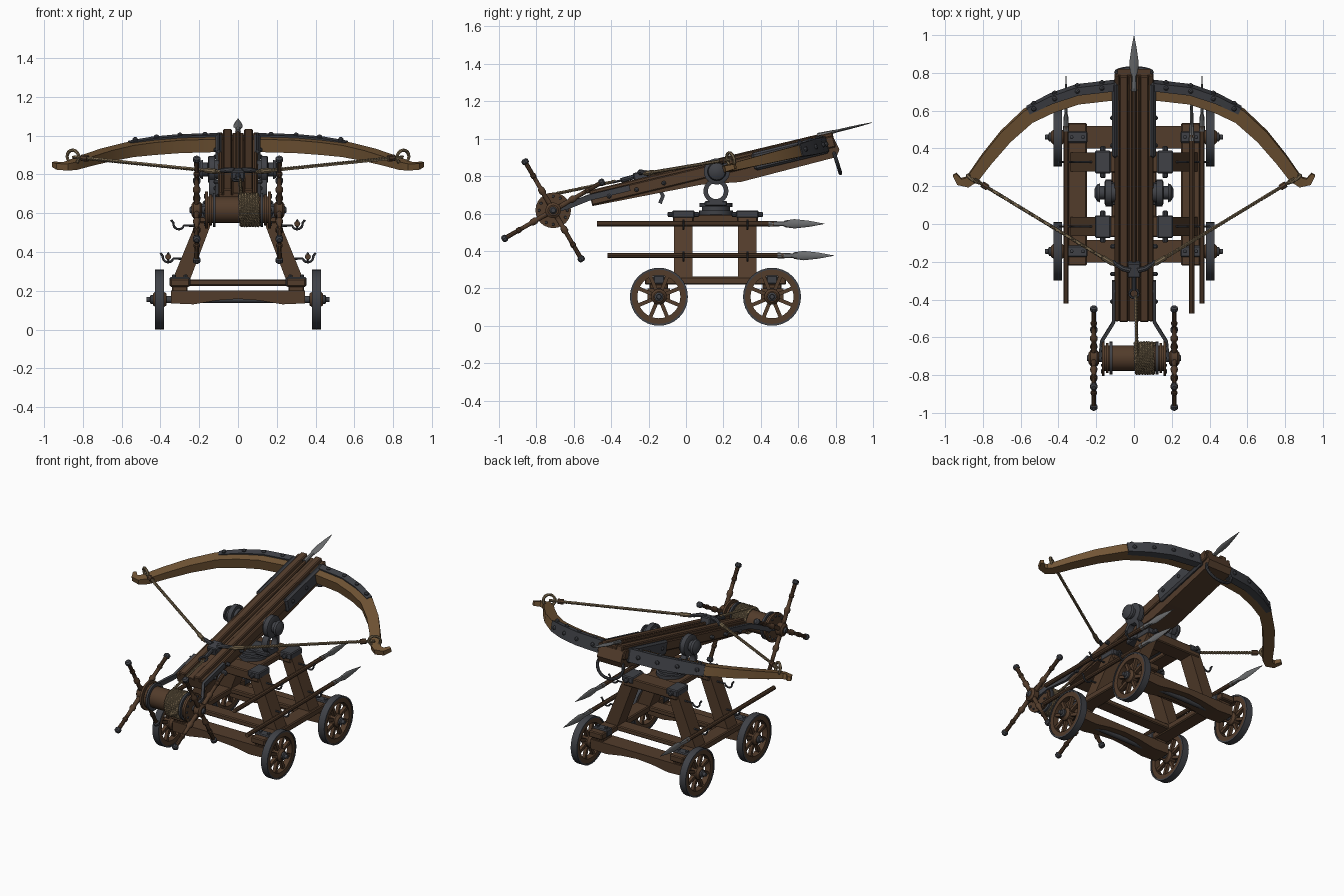
import bpy, bmesh
from math import sin, cos, pi, radians, sqrt
from mathutils import Vector, Matrix

if "Cube" in bpy.data.objects:
    bpy.data.objects.remove(bpy.data.objects["Cube"])


def material(name, rgb):
    m = bpy.data.materials.new(name)
    m.use_nodes = True
    m.diffuse_color = (*rgb, 1)
    m.node_tree.nodes["Principled BSDF"].inputs["Base Color"].default_value = (*rgb, 1)
    return m


WOOD = material("dark wood", (.085, .045, .024))
BOW = material("bow wood", (.17, .092, .036))
IRON = material("dark iron", (.05, .053, .062))
STEEL = material("blade steel", (.15, .155, .16))
ROPE = material("rope", (.2, .145, .08))

X, Y, Z = Vector((1, 0, 0)), Vector((0, 1, 0)), Vector((0, 0, 1))
WORLD = Matrix.Identity(4)
TILTED = Matrix.Translation((0, .16, .886)) @ Matrix.Rotation(radians(13.5), 4, 'X')
frame = WORLD
SIDES = (-1, 1)


def make(name, bm, mat):
    bmesh.ops.recalc_face_normals(bm, faces=bm.faces)
    bm.transform(frame)
    me = bpy.data.meshes.new(name)
    for f in bm.faces:
        f.smooth = True
    bm.to_mesh(me)
    bm.free()
    me.set_sharp_from_angle(angle=radians(35))
    me.materials.append(mat)
    bpy.context.collection.objects.link(bpy.data.objects.new(name, me))


def box(name, lo, hi, mat, bevel=.006):
    lo, hi = Vector(lo), Vector(hi)
    bm = bmesh.new()
    bmesh.ops.create_cube(bm, size=1, matrix=Matrix.Translation((lo + hi) / 2) @ Matrix.Diagonal((*(hi - lo), 1)))
    bmesh.ops.bevel(bm, geom=bm.edges[:], offset=bevel, segments=1, affect='EDGES')
    make(name, bm, mat)


def prism(name, outline, axis, a, b, mat):
    """Extrude a flat outline along x (outline in y, z) or along y (outline in x, z)."""
    bm = bmesh.new()
    vs = [bm.verts.new((a, u, v) if axis == 'X' else (u, a, v)) for u, v in outline]
    face = bm.faces.new(vs)
    ext = bmesh.ops.extrude_face_region(bm, geom=[face])['geom']
    move = (X if axis == 'X' else Y) * (b - a)
    bmesh.ops.translate(bm, vec=move, verts=[g for g in ext if isinstance(g, bmesh.types.BMVert)])
    make(name, bm, mat)


def frames(pts, hint, closed=False):
    n = len(pts)
    out = []
    for i, p in enumerate(pts):
        a = pts[i - 1] if i or closed else p
        b = pts[(i + 1) % n] if i < n - 1 or closed else p
        t = (b - a).normalized()
        s = t.cross(hint).normalized()
        out.append((p, s, s.cross(t)))
    return out


def sweep(name, pts, size, mat, hint=Z, sides=8, closed=False):
    """Sweep a section along points; size is a radius, (w, h), or one of these per point."""
    pts = [Vector(p) for p in pts]
    sizes = size if isinstance(size, list) else [size] * len(pts)
    off, k = (pi / 4, sqrt(2)) if sides == 4 else (0, 1)
    bm = bmesh.new()
    rings = []
    for (p, s, u), wh in zip(frames(pts, hint, closed), sizes):
        w, h = wh if isinstance(wh, tuple) else (wh, wh)
        ang = [off + 2 * pi * j / sides for j in range(sides)]
        rings.append([bm.verts.new(p + s * w * k * cos(a) + u * h * k * sin(a)) for a in ang])
    for i in range(len(rings) if closed else len(rings) - 1):
        r, q = rings[i], rings[(i + 1) % len(rings)]
        for j in range(sides):
            bm.faces.new((r[j], r[(j + 1) % sides], q[(j + 1) % sides], q[j]))
    if not closed:
        bm.faces.new(rings[0])
        bm.faces.new(rings[-1])
    make(name, bm, mat)


def lathe(name, origin, axis, profile, mat, sides=20):
    hint = Y if abs(axis.y) < .5 else Z
    sweep(name, [Vector(origin) + axis * h for h, r in profile], [r for h, r in profile], mat, hint, sides)


def circle(c, r, u, v, n=32, a0=0, a1=2 * pi):
    return [Vector(c) + r * (u * cos(a) + v * sin(a)) for a in (a0 + (a1 - a0) * i / n for i in range(n))]


def rope(name, path, r, pitch=.05, hint=Z):
    """Three twisted strands around a path."""
    path = [Vector(p) for p in path]
    if len(path) == 2:
        n = int((path[1] - path[0]).length / pitch * 8) + 2
        path = [path[0].lerp(path[1], i / n) for i in range(n + 1)]
    fr = frames(path, hint)
    for k in range(3):
        pts, d = [], 0
        for i, (p, s, u) in enumerate(fr):
            d += (p - path[i - 1]).length if i else 0
            a = 2 * pi * (d / pitch + k / 3)
            pts.append(p + r * .5 * (s * cos(a) + u * sin(a)))
        sweep(name, pts, r * .58, ROPE, hint, 5)


# Wheels
for sx in SIDES:
    for y in (-.145, .46):
        c = Vector((sx * .404, y, .155))
        sweep("wheel_tyre", circle(c, .15, Y, Z), (.005, .023), IRON, X, 4, True)
        sweep("wheel_rim", circle(c, .131, Y, Z), (.016, .019), WOOD, X, 4, True)
        for d in circle((0, 0, 0), 1, Y, Z, 8, pi / 8, pi / 8 + 2 * pi):
            sweep("wheel_spoke", [c + d * .03, c + d * .12], (.010, .011), WOOD, X, 4)
        lathe("wheel_hub", c, X * sx, [(-.035, .03), (-.02, .042), (.02, .042), (.035, .028)], WOOD)
        lathe("wheel_cap", c, X * sx, [(.03, .024), (.045, .024), (.05, .014), (.068, .012)], IRON, 12)

# Carriage: arched axle beams, side rails and stretchers
arch = [(-.345, .2), (-.345, .135), (-.23, .13), (-.11, .15), (0, .158), (.11, .15), (.23, .13), (.345, .135), (.345, .2)]
for y in (-.145, .46):
    prism("axle_beam", arch, 'Y', y - .06, y + .06, WOOD)
    lathe("axle", (0, y, .155), X, [(-.4, .018), (.4, .018)], IRON, 12)
    for sx in SIDES:
        box("beam_block", (sx * .3 - .04, y - .05, .195), (sx * .3 + .04, y + .05, .225), WOOD)
        box("rail_strap", (sx * .3 - .054, y - .03, .222), (sx * .3 + .054, y + .03, .27), IRON)
        for dx in (-.03, .03):
            lathe("strap_bolt", (sx * .3 + dx, y, .268), Z, [(0, .01), (.012, .01), (.016, .004)], IRON, 8)
for sx in SIDES:
    box("side_rail", (sx * .3 - .05, -.22, .22), (sx * .3 + .05, .535, .262), WOOD)

# Splayed legs, top beams and iron fittings
LEGS = (-.014, .328)
for y in LEGS:
    box("leg_stretcher", (-.255, y - .045, .225), (.255, y + .045, .258), WOOD)
    box("top_beam", (-.2, y - .056, .55), (.2, y + .056, .61), WOOD)
    for sx in SIDES:
        leg = [(sx * .34, .25), (sx * .25, .25), (sx * .125, .58), (sx * .205, .58)]
        prism("leg", leg, 'Y', y - .05, y + .05, WOOD)
        box("leg_bracket", (sx * .165 - .042, y - .06, .575), (sx * .165 + .042, y + .06, .617), IRON)
        lathe("bracket_pin", (sx * .165, y, .595), Y, [(-.085, .008), (-.08, .014), (.08, .014), (.085, .008)], IRON, 10)
        # Spear hooks
        for cx, cz, start in ((.305, .545, .215), (.36, .375, .275)):
            arc = circle((sx * cx, y, cz), .028, X * sx, Z, 10, pi * 1.1, pi * 2.15)
            tip = Vector((sx * (cx + .04), y, cz + .02))
            sweep("spear_hook", [(sx * start, y, cz - .01)] + arc + [tip], .006, IRON, Y, 6)
for sx in SIDES:
    box("top_plank", (sx * .07 - .05, -.06, .555), (sx * .07 + .05, .375, .595), WOOD)

# Spears
for x, z, y0, y1 in ((.305, .545, -.475, .74), (.36, .375, -.42, .79), (-.36, .375, -.42, .79)):
    sweep("spear_shaft", [(x, y0, z), (x, y1 - .27, z)], .0145, WOOD, Z, 10)
    at = [(-.3, .016, .016), (-.22, .012, .012), (-.21, .009, .018), (-.16, .009, .025), (-.08, .006, .016), (0, .001, .001)]
    sweep("spear_head", [(x, y1 + d, z) for d, w, h in at], [(w, h) for d, w, h in at], STEEL, Z, 8)

# Swivel pedestal and yoke
lathe("turntable", (0, .16, 0), Z, [(.58, .09), (.615, .09), (.616, .075), (.635, .075), (.636, .088), (.655, .088)], IRON, 28)
box("yoke_base", (-.15, .1, .64), (.15, .22, .668), IRON)
for sx in SIDES:
    sweep("yoke_ring", circle((sx * .13, .16, .72), .055, Y, Z, 24), (.012, .02), IRON, X, 4, True)
    lathe("pivot_disc", (0, .165, .825), X * sx, [(.098, .05), (.118, .05), (.119, .07), (.15, .07), (.155, .06),
          (.156, .035), (.18, .035), (.181, .05), (.195, .045), (.21, .02)], IRON, 24)

# Stock: tapered bed with raised rails and a bolt groove
frame = TILTED
side = [(-.70, -.03), (-.70, -.085), (-.1, -.11), (.1, -.145), (.63, -.135), (.655, -.1), (.64, -.03)]
prism("stock_bed", side, 'X', -.088, .088, WOOD)
box("bolt_groove", (-.028, -.7, -.04), (.028, .635, -.02), WOOD, .003)
for sx in SIDES:
    box("stock_rail", (sx * .054 - .023, -.7, -.04), (sx * .054 + .023, .64, 0), WOOD)
    box("stock_side", (sx * .09 - .012, -.7, -.082), (sx * .09 + .012, .64, -.018), WOOD)
    box("side_plate", (sx * .1 - .016, .19, -.105), (sx * .1 + .016, .6, -.008), IRON, .012)
    for s in (-.6, -.45, -.3, .25, .4, .55):
        lathe("side_bolt", (sx * .1, s, -.055), X * sx, [(0, .012), (.02, .012), (.026, .005)], IRON, 8)

# Bow limbs with curled tips
half = [(.1, .69), (.3, .667), (.44, .62), (.56, .56), (.68, .45), (.78, .33), (.85, .235), (.885, .208), (.925, .212), (.95, .25)]
girth = [(.042, .034), (.042, .034), (.041, .033), (.039, .031), (.036, .028), (.033, .024), (.03, .021), (.026, .018),
         (.019, .016), (.011, .013)]


def bow_point(x, y, t=-.057):
    return Vector((x, (y - .16) / .972, t))


limb = [bow_point(x, y) for x, y in half]
flipped = [Vector((-p.x, p.y, p.z)) for p in reversed(limb)]
sweep("bow", flipped + limb, girth[::-1] + girth, BOW, Z, 4)
for sx in SIDES:
    plate = [bow_point(sx * x, y + .03, -.055) for x, y in half[:4]]
    sweep("bow_plate", plate, [(.022, .042), (.022, .042), (.021, .04), (.018, .034)], IRON, Z, 4)
    for x, y in ((.17, .718), (.3, .702), (.42, .662), (.53, .608)):
        lathe("plate_bolt", bow_point(sx * x, y - .002, -.02), Z, [(0, .013), (.012, .013), (.018, .006)], IRON, 8)
        lathe("plate_stud", bow_point(sx * x, y + .008, -.055), Y, [(0, .013), (.016, .013), (.022, .006)], IRON, 8)

    # Bowstring with bound ends
    a, b = bow_point(sx * .85, .235, -.015), Vector((sx * .09, -.39, .018))
    rope("bowstring", [a, b], .0095)
    sweep("string_binding", [a.lerp(b, .06), a.lerp(b, .1)], .017, WOOD, Z, 8)
    sweep("string_binding", [a.lerp(b, .9), a.lerp(b, .97)], .014, ROPE, Z, 8)
    sweep("string_loop", circle(a, .036, (b - a).normalized(), Z, 16), .009, ROPE, X, 6, True)
    sweep("draw_claw", [(sx * x, s, t) for x, s, t in ((.02, -.41, .03), (.06, -.4, .03), (.1, -.375, .02), (.11, -.36, .01))],
          [.016, .014, .01, .006], IRON, Z, 8)

# Draw carriage, trigger and loaded bolt
box("draw_block", (-.035, -.45, -.02), (.035, -.37, .035), IRON)
sweep("draw_shank", [(0, -.44, .015), (0, -.52, .012)], .013, IRON)
sweep("draw_ring", circle((0, -.54, .012), .024, X, Y, 16), .007, IRON, Z, 6, True)
sweep("trigger", [(0, -.33, -.08), (0, -.32, -.12), (0, -.345, -.155)], (.01, .014), IRON, X, 4)
sweep("bolt_shaft", [(0, -.38, -.006), (0, .6, -.006)], .012, WOOD)
tip = [(.56, .015, .014), (.64, .012, .01), (.67, .022, .007), (.72, .024, .007), (.8, .013, .005), (.862, .001, .001)]
sweep("bolt_head", [(0, s, 0) for s, w, h in tip], [(w, h) for s, w, h in tip], STEEL, Z, 8)

# Front ring
frame = WORLD
hang = Vector((0, .3, -.95)).normalized()
loop = [Vector((p.x * 1.25, p.y, p.z)) for p in circle((0, .803, .888), .076, X, hang, 28)]
sweep("front_ring", loop, .01, IRON, X.cross(hang), 8, True)
box("ring_staple", (-.025, .765, .93), (.025, .805, .97), IRON)

# Winch: drum, flanges, coil, arms and handspikes
C = Vector((0, -.71, .617))
lathe("winch_drum", C, X, [(-.16, .068), (.16, .068)], WOOD, 20)
lathe("winch_axle", C, X, [(-.25, .012), (-.24, .02), (.24, .02), (.25, .012)], IRON, 12)
turns = 7
coil = [C + Vector((.008 + .1 * i / (turns * 40), .079 * cos(a), .079 * sin(a)))
        for i, a in ((i, 2 * pi * i / 40) for i in range(turns * 40))]
rope("rope_coil", coil, .011, .05, X)
rope("winch_rope", [C + Vector((.015, .01, .088)), TILTED @ Vector((.01, -.55, .015))], .009)
for sx in SIDES:
    for x, r, m in ((.122, .088, IRON), (.142, .08, WOOD), (.162, .095, WOOD)):
        lathe("drum_flange", C, X * sx, [(x - .007, r), (x + .007, r)], m, 24)
    for p in circle(C + X * sx * .166, .075, Y, Z, 12):
        lathe("flange_stud", p, X * sx, [(0, .009), (.01, .006)], IRON, 6)
    arm = [(.108, -.3, .737), (.108, -.52, .685), (.17, -.62, .645), (.18, -.71, .617)]
    sweep("winch_arm", [(sx * x, y, z) for x, y, z in arm], (.009, .016), IRON, Z, 4)
    lathe("spike_hub", C, X * sx, [(.185, .03), (.195, .042), (.23, .042), (.24, .028)], WOOD, 16)
    for deg in (30, 120, 210, 300):
        d = Y * cos(radians(deg)) + Z * sin(radians(deg))
        lathe("handspike", C + X * sx * .213, d, [(.03, .015), (.1, .013), (.11, .019), (.13, .019), (.14, .012), (.2, .012),
              (.205, .016), (.22, .016), (.225, .012), (.29, .013)], WOOD, 10)
        lathe("spike_knob", C + X * sx * .213, d, [(.285, .012), (.292, .02), (.308, .02), (.316, .011)], IRON, 10)
